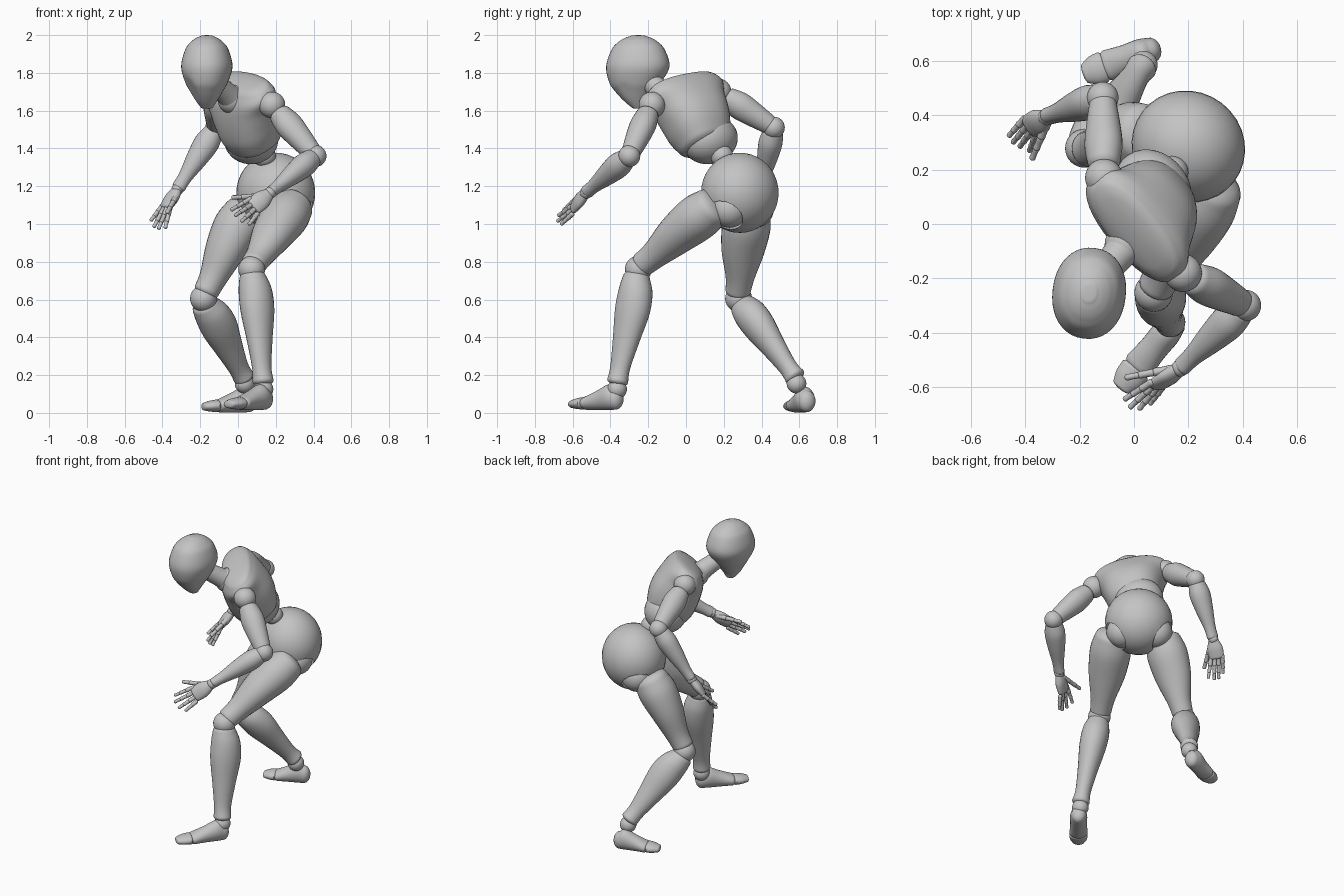
import bpy, bmesh, math
from mathutils import Vector, Matrix

if "Cube" in bpy.data.objects:
    bpy.data.objects.remove(bpy.data.objects["Cube"])

GREY = (0.55, 0.55, 0.55, 1)
mat = bpy.data.materials.new("plain grey")
mat.use_nodes = True
mat.diffuse_color = GREY
mat.node_tree.nodes["Principled BSDF"].inputs["Base Color"].default_value = GREY
parts = []


def finish(name, bm):
    bmesh.ops.recalc_face_normals(bm, faces=bm.faces)
    mesh = bpy.data.meshes.new(name)
    bm.to_mesh(mesh)
    bm.free()
    mesh.materials.append(mat)
    obj = bpy.data.objects.new(name, mesh)
    bpy.context.collection.objects.link(obj)
    parts.append(obj)
    return obj


def frame(axis, front):
    """Side, front and axis directions at right angles."""
    d = Vector(axis).normalized()
    f = Vector(front)
    f = (f - d * f.dot(d)).normalized()
    return f.cross(d), f, d


def ball(name, centre, radii, axes=None):
    """Ellipsoid with radii along side, front and axis."""
    if not isinstance(radii, tuple):
        radii = (radii,) * 3
    rot = Matrix(axes).transposed() if axes else Matrix.Identity(3)
    m = Matrix.Translation(centre) @ rot.to_4x4() @ Matrix.Diagonal((*radii, 1))
    bm = bmesh.new()
    bmesh.ops.create_uvsphere(bm, u_segments=32, v_segments=20, radius=1, matrix=m)
    return finish(name, bm)


def spline(rows, steps=5):
    out = []
    for i in range(len(rows) - 1):
        p = [Vector(rows[min(max(i + k, 0), len(rows) - 1)]) for k in (-1, 0, 1, 2)]
        for s in range(steps):
            u = s / steps
            out.append(p[1] + 0.5 * u * (p[2] - p[0] + u * (2 * p[0] - 5 * p[1] + 4 * p[2] - p[3]
                       + u * (3 * (p[1] - p[2]) + p[3] - p[0]))))
    return out + [Vector(rows[-1])]


def limb(name, a, b, front, rows, cap=0.45, n=28, square=1.0, planes=()):
    """Loft of ellipses from a to b; rows are (place, half width, half depth, shift)."""
    a, b = Vector(a), Vector(b)
    side, front, d = frame(b - a, front)
    length = (b - a).length
    rings = [(r[0] * length, r[1], r[2], r[3]) for r in spline(rows)]
    # rounded ends
    ends = []
    for end, sign in ((rings[0], -1), (rings[-1], 1)):
        h = cap * min(end[1], end[2])
        ends.append([(end[0] + sign * h * math.sin(q), end[1] * math.cos(q), end[2] * math.cos(q), end[3])
                     for q in (0.4, 0.8, 1.15, 1.4)])
    rings = ends[0][::-1] + rings + ends[1]
    bm = bmesh.new()
    loops = []
    for t, rs, rf, off in rings:
        loop = []
        for k in range(n):
            q = math.tau * k / n
            c, s = math.cos(q), math.sin(q)
            c = math.copysign(abs(c) ** square, c)
            s = math.copysign(abs(s) ** square, s)
            loop.append(bm.verts.new(a + d * t + front * (off + rf * s) + side * rs * c))
        loops.append(loop)
    for lo, hi in zip(loops, loops[1:]):
        for k in range(n):
            bm.faces.new((lo[k], lo[(k + 1) % n], hi[(k + 1) % n], hi[k]))
    bm.faces.new(loops[0])
    bm.faces.new(loops[-1])
    # flattened areas
    for point, normal in planes:
        for v in bm.verts:
            over = (v.co - point).dot(normal)
            if over > 0:
                v.co -= normal * over
    return finish(name, bm)


# Head with flattened cheeks
skull = Vector((-0.165, -0.255, 1.82))
cheeks = []
for sx in (-1, 1):
    nrm = Vector((sx * 0.8, -0.35, -0.5)).normalized()
    cheeks.append((skull + nrm * 0.138, nrm))
limb("head", (-0.165, -0.255, 1.6), (-0.165, -0.255, 2.6), (-0.12, -1, 0),
     [(0.015, 0.03, 0.03, 0), (0.05, 0.055, 0.06, 0.012), (0.1, 0.085, 0.103, 0.016),
      (0.15, 0.112, 0.138, 0.014), (0.235, 0.135, 0.168, 0), (0.325, 0.113, 0.14, -0.002),
      (0.365, 0.083, 0.103, -0.002), (0.385, 0.056, 0.07, -0.002), (0.395, 0.033, 0.041, -0.002)],
     cap=0.14, n=40, square=0.93, planes=cheeks)
limb("neck", (-0.03, -0.08, 1.66), (-0.12, -0.19, 1.75), (0, -1, 0),
     [(0, 0.07, 0.07, 0), (0.4, 0.06, 0.06, 0), (1, 0.055, 0.055, 0)])
ball("neck_base", (-0.03, -0.075, 1.66), 0.078)

# Torso
base = Vector((0.13, 0.14, 1.40))
up = Vector((-0.36, -0.434, 0.825)).normalized()
left = Vector((0.63, -0.76, -0.15))
chest_front = left.cross(up)
limb("chest", base, base + up, chest_front,
     [(0.06, 0.145, 0.135, 0.026), (0.13, 0.172, 0.158, 0.018), (0.2, 0.19, 0.163, 0.008),
      (0.28, 0.212, 0.152, 0), (0.35, 0.245, 0.132, -0.008), (0.395, 0.222, 0.105, -0.018)],
     cap=0.3, n=40, square=0.85)
ball("abdomen", (0.07, 0.127, 1.445), (0.158, 0.135, 0.125), frame(up, chest_front))
ball("waist", (0.14, 0.19, 1.36), 0.06)

# Pelvis with round leg openings
pelvis = ball("pelvis", (0.2, 0.285, 1.165), (0.213, 0.202, 0.212), frame((0, 0, 1), (-0.6, -0.78, 0)))
sockets = {"left": (0.29, 0.23, 1.08), "right": (0.12, 0.365, 1.08)}
for side, hip in sockets.items():
    cutter = ball(side + "_hip_cutter", hip, 0.11)
    cutter.hide_render = True
    mod = pelvis.modifiers.new("opening", "BOOLEAN")
    mod.operation = "DIFFERENCE"
    mod.object = cutter
graph = bpy.context.evaluated_depsgraph_get()
solid = bpy.data.meshes.new_from_object(pelvis.evaluated_get(graph))
pelvis.modifiers.clear()
pelvis.data = solid
for cutter in [p for p in parts if p.hide_render]:
    parts.remove(cutter)
    bpy.data.objects.remove(cutter)

# Legs: thigh top, knee above, knee below, ankle, heel, toe tip, facing
THIGH = [(0.07, 0.112, 0.108, 0.006), (0.25, 0.13, 0.122, 0.01), (0.52, 0.116, 0.103, 0.01),
         (0.8, 0.077, 0.074, 0), (0.95, 0.067, 0.067, 0)]
SHIN = [(0.05, 0.07, 0.072, 0), (0.17, 0.086, 0.092, -0.01), (0.35, 0.084, 0.098, -0.012),
        (0.6, 0.064, 0.076, -0.006), (0.85, 0.049, 0.055, 0), (0.97, 0.056, 0.056, 0)]
FOOT = [(0.1, 0.047, 0.058, 0.01), (0.22, 0.054, 0.068, 0.019), (0.43, 0.053, 0.053, 0.005),
        (0.66, 0.058, 0.037, -0.01)]
TOES = [(0.73, 0.058, 0.033, -0.011), (0.85, 0.054, 0.029, -0.012), (0.96, 0.038, 0.021, -0.014)]
legs = {
    "left": ((0.31, 0.17, 1.11), (0.07, -0.25, 0.77), (0.075, -0.255, 0.75), (0.135, -0.365, 0.15),
             (0.165, -0.345, 0.066), (-0.055, -0.61, 0.06), (-0.6, -0.8, 0)),
    "right": ((0.06, 0.34, 1.10), (-0.18, 0.272, 0.62), (-0.185, 0.285, 0.59), (0.035, 0.585, 0.18),
              (0.09, 0.65, 0.053), (-0.19, 0.55, 0.047), (-0.9, -0.4, 0)),
}
for side, (top, knee, shin_top, ankle, heel, tip, face) in legs.items():
    ball(side + "_hip", sockets[side], 0.1)
    limb(side + "_thigh", top, knee, face, THIGH)
    ball(side + "_knee", (Vector(knee) + Vector(shin_top)) / 2, 0.071)
    limb(side + "_shin", shin_top, ankle, face, SHIN)
    ball(side + "_ankle", Vector(ankle) - Vector((0, 0, 0.025)), 0.052)
    limb(side + "_foot", heel, tip, (0, 0, 1), FOOT, cap=0.8)
    limb(side + "_toes", heel, tip, (0, 0, 1), TOES, cap=0.5)

# Arms: shoulder, elbow, wrist, index knuckle, little knuckle, thumb root, thumb tip, finger tips
UPPER = [(0.2, 0.06, 0.062, 0), (0.4, 0.068, 0.075, 0), (0.65, 0.062, 0.066, 0), (0.92, 0.05, 0.052, 0)]
FORE = [(0.08, 0.054, 0.054, 0), (0.25, 0.067, 0.063, 0), (0.5, 0.057, 0.054, 0),
        (0.8, 0.038, 0.036, 0), (0.97, 0.037, 0.031, 0)]
PALM = [(0.12, 0.034, 0.026, 0), (0.5, 0.05, 0.029, 0), (0.95, 0.048, 0.021, 0)]
arms = {
    "left": ((0.18, -0.18, 1.63), (0.41, -0.3, 1.36), (0.17, -0.53, 1.165),
             (0.06, -0.585, 1.13), (0.1, -0.605, 1.05), (0.13, -0.535, 1.15), (-0.03, -0.565, 1.14),
             [(-0.035, -0.645, 1.075), (-0.015, -0.675, 1.045), (0.02, -0.68, 1.015), (0.06, -0.66, 1.0)]),
    "right": ((-0.11, 0.17, 1.70), (-0.115, 0.465, 1.51), (-0.32, 0.395, 1.185),
              (-0.36, 0.325, 1.085), (-0.405, 0.385, 1.09), (-0.325, 0.36, 1.15), (-0.375, 0.24, 1.06),
              [(-0.385, 0.27, 0.98), (-0.42, 0.285, 0.975), (-0.445, 0.3, 0.985), (-0.46, 0.325, 1.02)]),
}


def finger(name, root, tip, r):
    root, tip = Vector(root), Vector(tip)
    for k, (s, e) in enumerate(((-0.08, 0.36), (0.36, 0.7), (0.7, 1))):
        w = r * (1 - 0.12 * k)
        limb(f"{name}_{k + 1}", root.lerp(tip, s), root.lerp(tip, e), (0.3, 0.2, 1),
             [(0.1, w, w, 0), (0.5, w * 0.92, w * 0.92, 0), (0.9, w, w, 0)], cap=0.8, n=12)


for side, (shoulder, elbow, wrist, index, little, thumb, thumb_tip, tips) in arms.items():
    ball(side + "_shoulder", shoulder, 0.07)
    limb(side + "_upper_arm", shoulder, elbow, Vector(wrist) - Vector(elbow), UPPER, cap=0.6)
    ball(side + "_elbow", elbow, 0.058)
    limb(side + "_forearm", elbow, wrist, Vector(shoulder) - Vector(elbow), FORE)
    ball(side + "_wrist", wrist, 0.032)
    index, little = Vector(index), Vector(little)
    middle = (index + little) / 2
    limb(side + "_palm", wrist, middle, (index - little).cross(middle - Vector(wrist)), PALM, cap=0.7)
    for k, tip in enumerate(tips):
        finger(f"{side}_finger_{k + 1}", index.lerp(little, k / 3), tip, 0.014)
    finger(side + "_thumb", thumb, thumb_tip, 0.016)

# Smooth shading with crisp seams
bpy.ops.object.select_all(action="DESELECT")
for p in parts:
    p.select_set(True)
bpy.context.view_layer.objects.active = parts[0]
bpy.ops.object.shade_smooth_by_angle(angle=math.radians(35))
